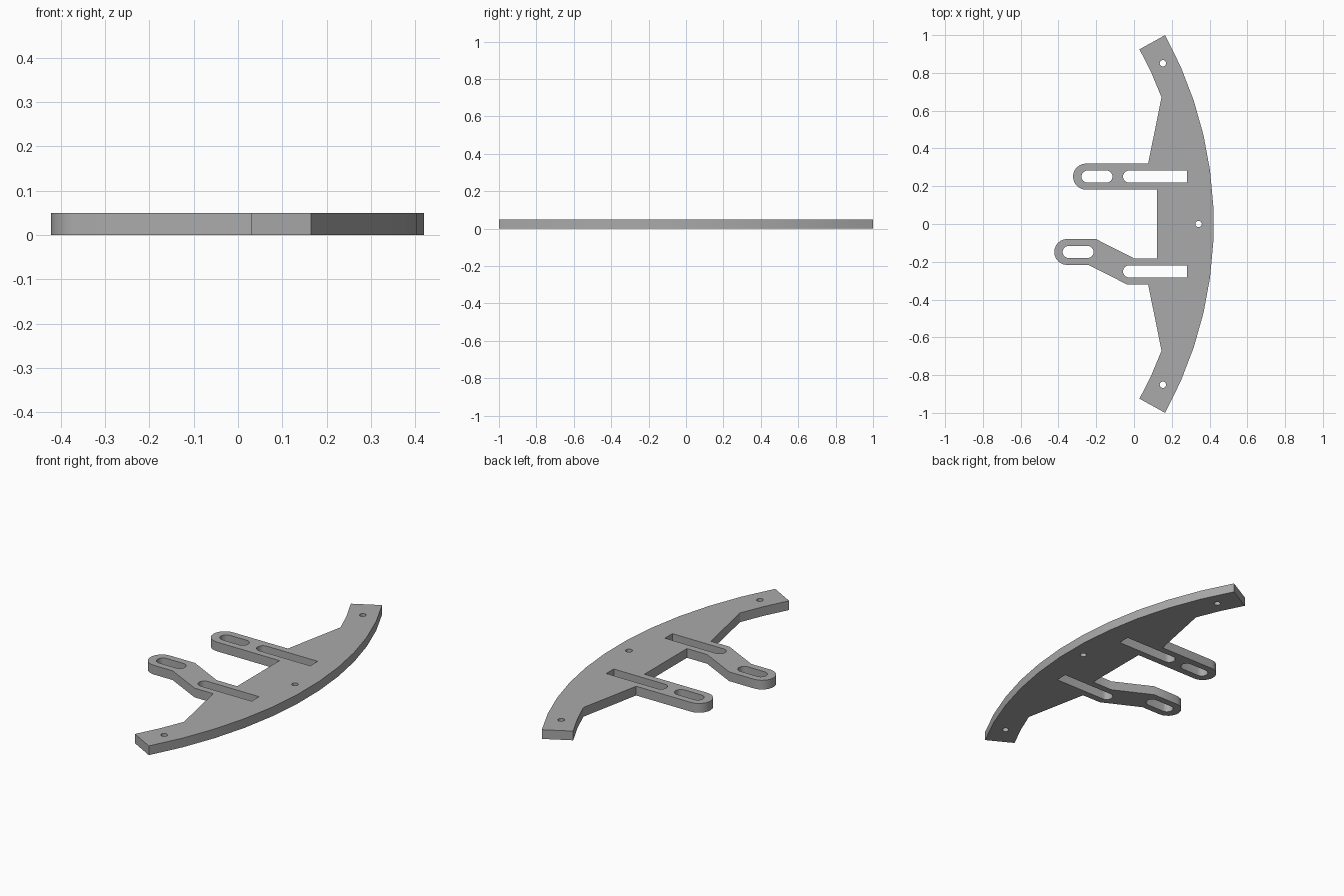
import bpy
from math import cos, sin, pi, radians

cube = bpy.data.objects.get("Cube")
if cube:
    bpy.data.objects.remove(cube, do_unlink=True)

THICK = 0.05
ARC_X, OUTER, INNER, SWEEP = -1.65, 2.072, 1.917, 28.85
ARM_Y, LOW_Y = 0.251, -0.148      # arm centre line, offset tip centre line
ARM_R, SLOT_R = 0.069, 0.032


def arc(cx, cy, r, start, end, steps):
    """Points along an arc, angles in degrees."""
    angles = [radians(start + (end - start) * i / steps) for i in range(steps + 1)]
    return [(cx + r * cos(a), cy + r * sin(a)) for a in angles]


def round_end(cx, cy, r):
    """Half circle facing -x, from top to bottom."""
    return arc(cx, cy, r, 90, 270, 12)


def short_slot(x0, x1, cy):
    return round_end(x0 + SLOT_R, cy, SLOT_R) + arc(x1 - SLOT_R, cy, SLOT_R, -90, 90, 12)


def long_slot(cy):
    """Slot with one round and one square end."""
    return round_end(-0.026, cy, SLOT_R) + [(0.28, cy - SLOT_R), (0.28, cy + SLOT_R)]


def hole(cx, cy):
    return arc(cx, cy, 0.017, 0, 360, 16)[:-1]


# Outline: curved rim, upper tip, straight arm, bay, cranked arm, lower tip
outline = arc(ARC_X, 0, OUTER, -SWEEP, SWEEP, 11)
outline += arc(ARC_X, 0, INNER, SWEEP, 20.5, 2)
outline += [(0.075, ARM_Y + ARM_R)]
outline += round_end(-0.254, ARM_Y, ARM_R)
outline += [(0.122, ARM_Y - ARM_R), (0.122, ARM_R - ARM_Y), (0, ARM_R - ARM_Y),
            (-0.203, LOW_Y + ARM_R)]
outline += round_end(-0.353, LOW_Y, ARM_R)
outline += [(-0.24, LOW_Y - ARM_R), (-0.037, -ARM_Y - ARM_R), (0.075, -ARM_Y - ARM_R)]
outline += arc(ARC_X, 0, INNER, -20.5, -SWEEP, 2)

# Openings: adjustment slots and bolt holes
openings = [short_slot(-0.278, -0.114, ARM_Y), short_slot(-0.378, -0.214, LOW_Y),
            long_slot(ARM_Y), long_slot(-ARM_Y),
            hole(0.153, 0.851), hole(0.153, -0.851), hole(0.342, 0)]

# Flat filled profile, extruded to the plate thickness
curve = bpy.data.curves.new("bracket_plate", "CURVE")
curve.dimensions = "2D"
curve.fill_mode = "BOTH"
curve.extrude = THICK / 2
for loop in [outline] + openings:
    spline = curve.splines.new("POLY")
    spline.points.add(len(loop) - 1)
    for point, (x, y) in zip(spline.points, loop):
        point.co = (x, y, 0, 1)
    spline.use_cyclic_u = True

grey = bpy.data.materials.new("plain_grey")
grey.use_nodes = True
colour = (0.4, 0.4, 0.4, 1)
grey.diffuse_color = colour
grey.node_tree.nodes["Principled BSDF"].inputs["Base Color"].default_value = colour
curve.materials.append(grey)

plate = bpy.data.objects.new("bracket_plate", curve)
bpy.context.collection.objects.link(plate)
plate.location.z = THICK / 2
bpy.ops.object.select_all(action="DESELECT")
plate.select_set(True)
bpy.context.view_layer.objects.active = plate
bpy.ops.object.convert(target="MESH")

# Join the caps to the walls, then keep the plate edges crisp
bpy.ops.object.mode_set(mode="EDIT")
bpy.ops.mesh.select_all(action="SELECT")
bpy.ops.mesh.remove_doubles(threshold=0.0001)
bpy.ops.mesh.normals_make_consistent(inside=False)
bpy.ops.object.mode_set(mode="OBJECT")
bpy.ops.object.shade_smooth_by_angle(angle=radians(30))
